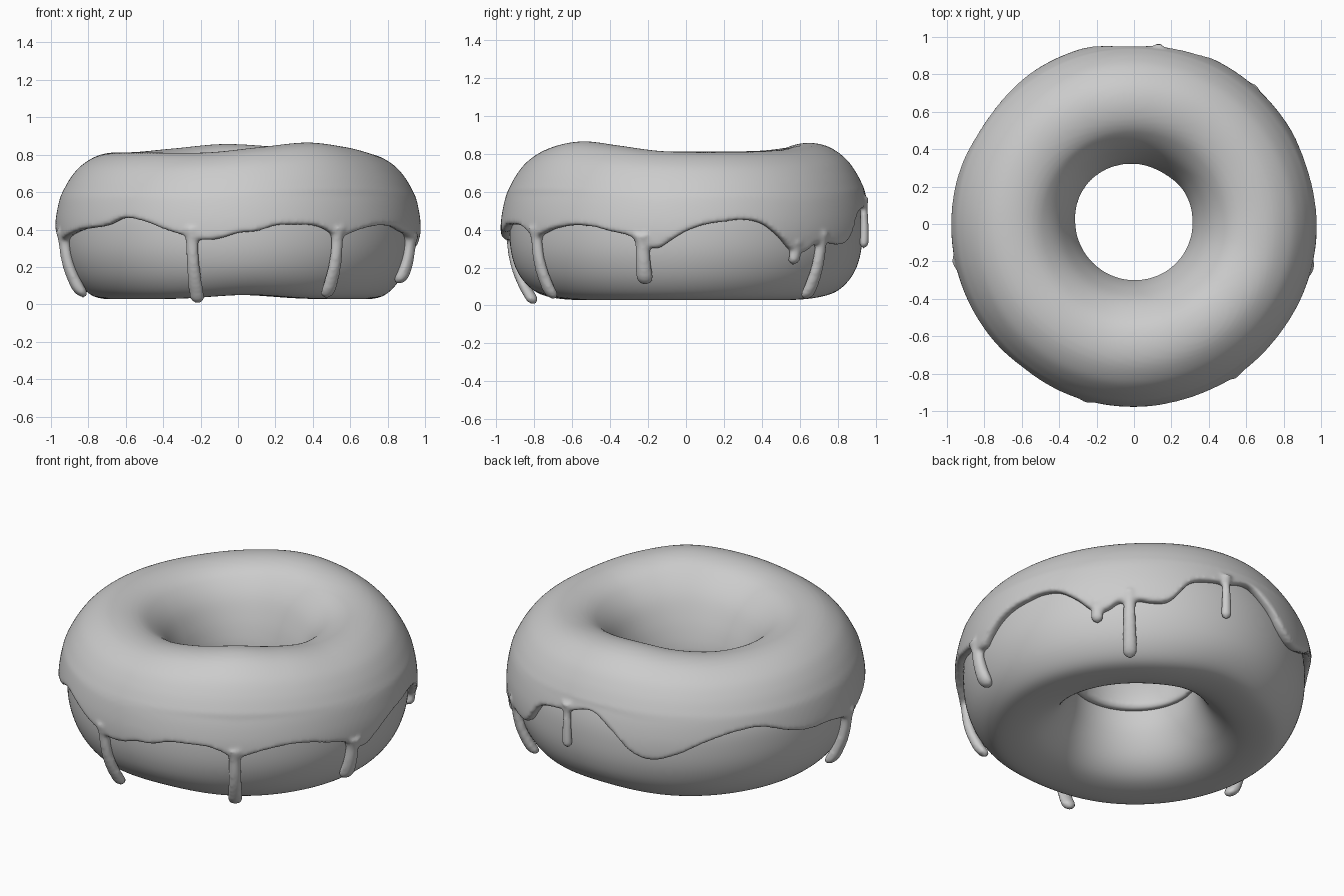
import bpy, bmesh, math
from mathutils import Vector

if "Cube" in bpy.data.objects:
    bpy.data.objects.remove(bpy.data.objects["Cube"])

# One plain grey for the whole model
grey = bpy.data.materials.new("plain_grey")
grey.diffuse_color = (0.6, 0.6, 0.6, 1)
grey.use_nodes = True
grey.node_tree.nodes["Principled BSDF"].inputs["Base Color"].default_value = grey.diffuse_color


def interp(table, x):
    """Smooth interpolation through (x, value) pairs."""
    if x <= table[0][0]:
        return table[0][1]
    for i in range(len(table) - 1):
        (x0, y0), (x1, y1) = table[i], table[i + 1]
        if x <= x1:
            xa, ya = table[max(i - 1, 0)]
            xb, yb = table[min(i + 2, len(table) - 1)]
            m0, m1 = (y1 - ya) / (x1 - xa), (yb - y0) / (xb - x0)
            h = x1 - x0
            t = (x - x0) / h
            return ((2*t**3 - 3*t**2 + 1) * y0 + (t**3 - 2*t**2 + t) * h * m0
                    + (3*t**2 - 2*t**3) * y1 + (t**3 - t**2) * h * m1)
    return table[-1][1]


def around(table, deg):
    """Periodic lookup by angle."""
    first = table[0][0]
    a = (deg - first) % 360 + first
    return interp(table + [(first + 360, table[0][1])], a)


def refine(pts, n=5):
    """Smooth a profile with a Catmull-Rom curve."""
    out = []
    for i in range(len(pts) - 1):
        p = [Vector(pts[min(max(i + k, 0), len(pts) - 1)]) for k in (-1, 0, 1, 2)]
        for j in range(n):
            t = j / n
            q = 0.5 * (2*p[1] + (p[2] - p[0])*t + (2*p[0] - 5*p[1] + 4*p[2] - p[3])*t*t
                       + (3*p[1] - p[0] - 3*p[2] + p[3])*t**3)
            out.append((q.x, q.y))
    return out + [tuple(pts[-1])]


def ring(bm, section, steps):
    """Sweep a closed (r, z) section, given per angle, round the z axis."""
    rows = []
    for i in range(steps):
        deg = 360 * i / steps
        c, s = math.cos(math.radians(deg)), math.sin(math.radians(deg))
        rows.append([bm.verts.new((r*c, r*s, z)) for r, z in section(deg)])
    n = len(rows[0])
    for i in range(steps):
        a, b = rows[i], rows[(i + 1) % steps]
        for j in range(n):
            k = (j + 1) % n
            bm.faces.new((a[j], a[k], b[k], b[j]))


def finish(bm, name):
    bmesh.ops.recalc_face_normals(bm, faces=bm.faces)
    me = bpy.data.meshes.new(name)
    bm.to_mesh(me)
    bm.free()
    for p in me.polygons:
        p.use_smooth = True
    me.materials.append(grey)
    ob = bpy.data.objects.new(name, me)
    bpy.context.collection.objects.link(ob)
    return ob


# Height of the wavy top by angle
top_height = [(-180, .812), (-140, .812), (-105, .812), (-80, .84), (-56, .865), (-35, .845),
              (-10, .813), (25, .81), (50, .82), (75, .845), (97, .857), (120, .835), (145, .815)]


def lift(deg, z):
    """Stretch the upper half to the wavy top."""
    f = max(0, min(1, (z - .45) / .38))
    return z + (around(top_height, deg) - .83) * f


# Dough
dough_profile = refine([(.34, .42), (.36, .28), (.42, .15), (.50, .07), (.60, .034), (.72, .03),
                        (.80, .06), (.87, .14), (.915, .25), (.93, .37), (.92, .50), (.87, .64),
                        (.79, .74), (.65, .785), (.51, .74), (.41, .62), (.355, .51), (.34, .42)])[:-1]


def dough_section(deg):
    dents = sum(math.exp(-((deg - a) / 22)**2) for a in (90, 274))
    return [(r, lift(deg, z) + (.022 * dents * (.2 - z) / .17 if z < .2 else 0))
            for r, z in dough_profile]


bm = bmesh.new()
ring(bm, dough_section, 160)
finish(bm, "dough")

# Icing: lower edge height by angle
edge = [(-149, .40), (-137, .42), (-129, .46), (-121, .44), (-114, .40), (-108, .37), (-102, .345),
        (-96, .35), (-90, .38), (-84, .39), (-78, .42), (-72, .425), (-65, .42), (-61, .40),
        (-56, .36), (-51, .38), (-47, .40), (-39, .42), (-31, .415), (-24.6, .39), (-18, .365),
        (-14, .32), (-9, .30), (-5, .34), (0, .39), (6, .425), (12, .44), (18, .45), (24.6, .43),
        (31, .36), (36, .29), (41, .28), (45, .32), (51, .33), (56.5, .32), (62, .34), (69, .47),
        (77, .51), (82, .52), (92, .56), (100, .48), (107, .375), (114, .34), (123, .385),
        (130, .44), (140, .49), (150, .50), (161, .44), (169, .41), (178, .40), (186, .37),
        (192, .34), (198, .36), (204, .38)]
icing_r = [(.2, .945), (.3, .968), (.38, .978), (.48, .971), (.6, .942), (.68, .90)]
hole_wave = [(-180, .312), (-135, .30), (-90, .298), (-45, .305), (0, .312), (35, .318),
             (60, .312), (90, .322), (135, .335)]
icing_top = refine([(.30, .40), (.312, .47), (.345, .57), (.40, .68), (.47, .76), (.55, .812),
                    (.65, .83), (.75, .812), (.84, .755), (.90, .68), (.942, .60)])


def icing_section(deg):
    e = around(edge, deg)
    shift = around(hole_wave, deg) - .30
    pts = [(r + shift * max(0, (.5 - r) / .2), lift(deg, z)) for r, z in icing_top]
    z0 = pts[-1][1]
    for i in range(1, 9):
        z = z0 + (e + .012 - z0) * i / 8
        pts.append((interp(icing_r, z), z))
    r = interp(icing_r, e)
    # rolled lip, then back up under the surface
    pts += [(r - .008, e + .003), (r - .025, e), (r - .06, e + .01), (.875, max(e, .56) + .02)]
    pts += [(.80, lift(deg, .71)), (.65, lift(deg, .765)), (.52, lift(deg, .71)),
            (.43, .60), (.38, .50), (.355, .385), (.32, .375)]
    return pts


bm = bmesh.new()
ring(bm, icing_section, 360)

# Drips: angle, tip height, radius
drip_r = [(.0, .832), (.04, .845), (.1, .88), (.2, .923), (.3, .945), (.42, .95), (.56, .945)]
for deg, tip, rad in [(-105, .003, .041), (-56, .032, .041), (-14, .108, .046), (37.6, .215, .036),
                      (48.5, .03, .041), (82, .30, .03), (192, .035, .045)]:
    start = around(edge, deg) + .05
    c, s = math.cos(math.radians(deg)), math.sin(math.radians(deg))
    loops, n = [], 24
    for i in range(n + 1):
        t = i / n
        z = start + (tip - start) * t
        d = z - tip
        w = rad * (.8 + .2 * math.sin(math.pi * min(1, t) / 2)**3)
        w *= 1 + .5 * max(0, 1 - t * 4)**2              # flare into the icing
        if d < rad:                                     # round tip
            w *= math.sqrt(max(.01, 1 - ((rad - d) / rad)**2))
        R = interp(drip_r, z)
        loop = []
        for k in range(16):
            a = 2 * math.pi * k / 16
            u, v = R + .85 * w * math.cos(a), w * math.sin(a)
            loop.append(bm.verts.new((u*c - v*s, u*s + v*c, z)))
        loops.append(loop)
    for a, b in zip(loops, loops[1:]):
        for k in range(16):
            bm.faces.new((a[k], a[(k + 1) % 16], b[(k + 1) % 16], b[k]))
    bm.faces.new(loops[0])
    bm.faces.new(loops[-1])

icing = finish(bm, "icing")
# Melt the drips into the icing
mod = icing.modifiers.new("melt", 'REMESH')
mod.mode = 'VOXEL'
mod.voxel_size = .012
mod.use_smooth_shade = True
mod = icing.modifiers.new("soften", 'SMOOTH')
mod.factor = .5
mod.iterations = 5
